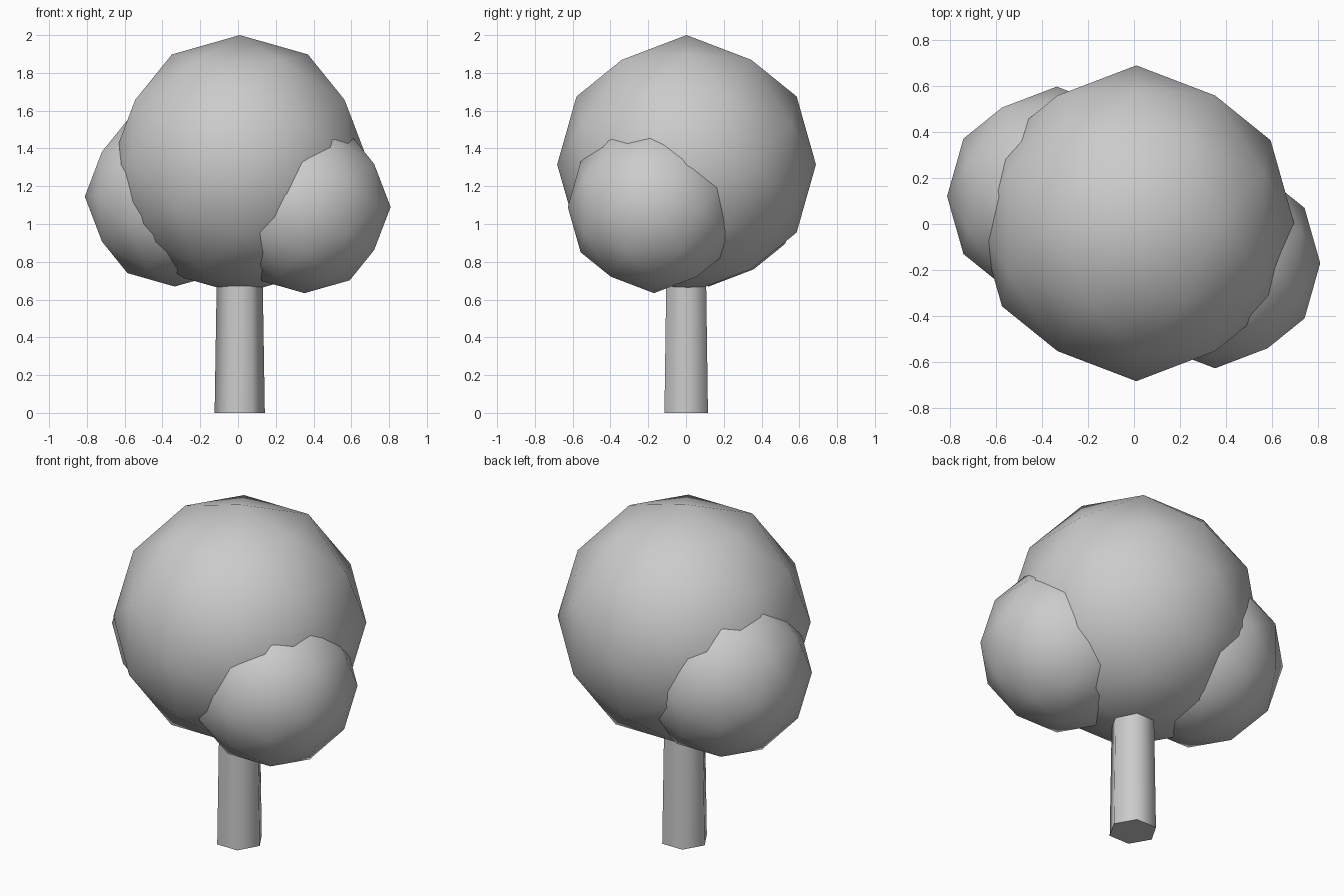
import bpy, bmesh, math
from mathutils import Matrix, Vector

if "Cube" in bpy.data.objects:
    bpy.data.objects.remove(bpy.data.objects["Cube"])

grey = bpy.data.materials.new("plain grey")
grey.diffuse_color = (0.6, 0.6, 0.6, 1)
grey.use_nodes = True
grey.node_tree.nodes["Principled BSDF"].inputs["Base Color"].default_value = grey.diffuse_color
PHI = (1 + math.sqrt(5)) / 2


def finish(bm, name, angle):
    bmesh.ops.recalc_face_normals(bm, faces=bm.faces[:])
    mesh = bpy.data.meshes.new(name)
    bm.to_mesh(mesh)
    bm.free()
    mesh.materials.append(grey)
    ob = bpy.data.objects.new(name, mesh)
    bpy.context.collection.objects.link(ob)
    bpy.ops.object.select_all(action='DESELECT')
    ob.select_set(True)
    bpy.context.view_layer.objects.active = ob
    bpy.ops.object.shade_smooth_by_angle(angle=math.radians(angle))
    return ob


def leaf_ball(name, centre, radius):
    """Once-divided icosahedron standing on an edge (golden rectangle layout)."""
    bm = bmesh.new()
    for a in (-1, 1):
        for b in (-PHI, PHI):
            for co in ((a, 0, b), (0, b, a), (b, a, 0)):
                bm.verts.new(co)
    bmesh.ops.convex_hull(bm, input=bm.verts[:])
    bmesh.ops.subdivide_edges(bm, edges=bm.edges[:], cuts=1, use_grid_fill=True)
    for v in bm.verts:
        v.co = Vector(centre) + v.co.normalized() * radius
    return finish(bm, name, 50)


# Foliage: one large crown and two side clumps
leaf_ball("crown", (0.01, 0.003, 1.315), 0.685)
leaf_ball("left_foliage", (-0.335, 0.12, 1.145), 0.476)
leaf_ball("right_foliage", (0.352, -0.17, 1.09), 0.456)

# Trunk: six-sided and slightly tapered, running up into the crown
bm = bmesh.new()
bmesh.ops.create_cone(bm, cap_ends=True, segments=6, radius1=0.133, radius2=0.117,
                      depth=1.0, matrix=Matrix.Translation((0.009, 0.001, 0.5))
                      @ Matrix.Rotation(math.radians(30), 4, 'Z'))
# put two corners on the x axis
xs = [v.co.x for v in bm.verts]
if max(xs) - min(xs) < 0.25:
    bmesh.ops.rotate(bm, verts=bm.verts[:], cent=(0.009, 0.001, 0),
                     matrix=Matrix.Rotation(math.radians(30), 3, 'Z'))
finish(bm, "trunk", 65)
